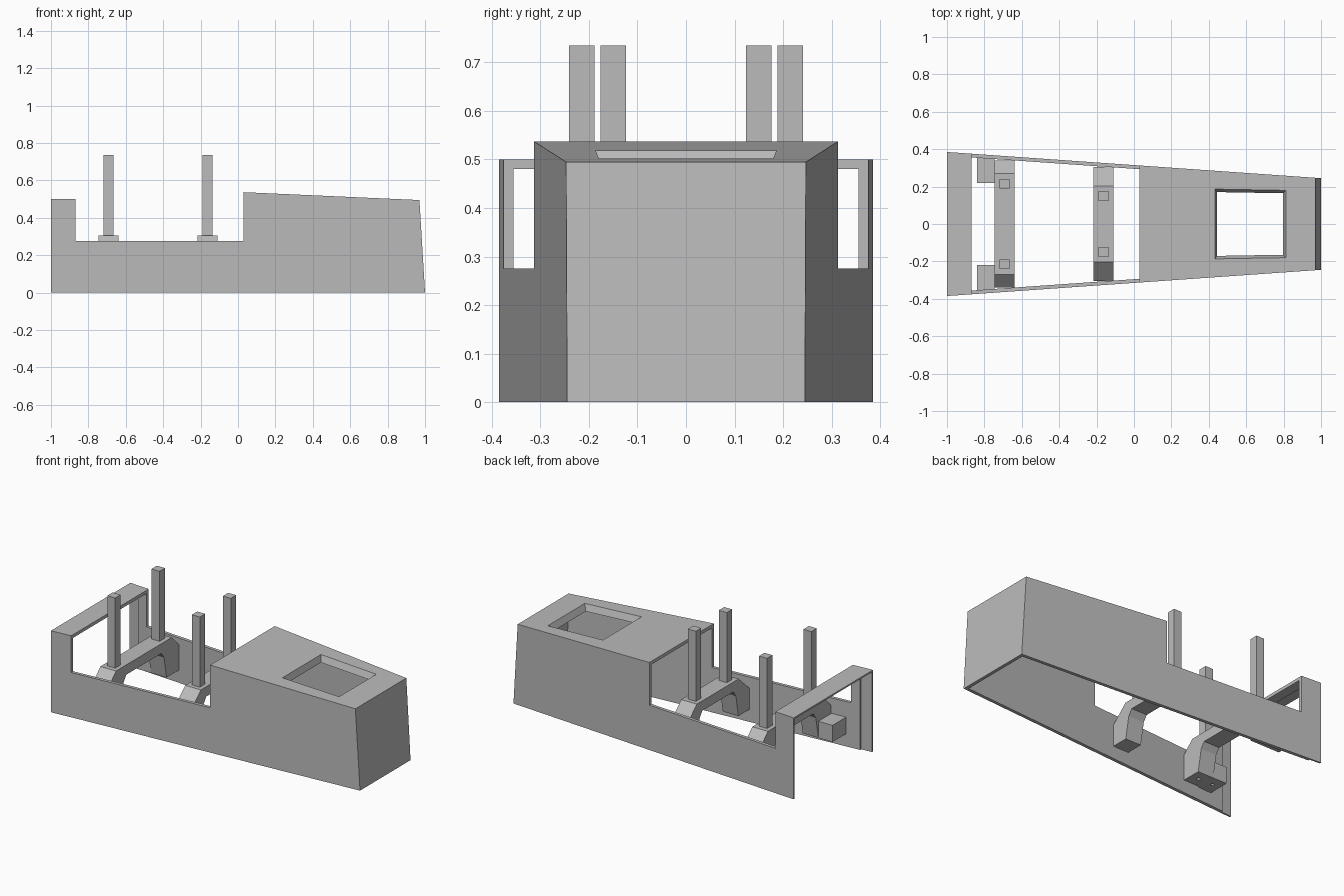
import bpy, bmesh

cube = bpy.data.objects.get("Cube")
if cube:
    bpy.data.objects.remove(cube, do_unlink=True)

grey = bpy.data.materials.new("plain_grey")
grey.use_nodes = True
colour = (0.5, 0.5, 0.5, 1)
grey.diffuse_color = colour
grey.node_tree.nodes["Principled BSDF"].inputs["Base Color"].default_value = colour


def loft(name, ring_a, ring_b):
    """Closed solid between two matching outlines."""
    bm = bmesh.new()
    a = [bm.verts.new(p) for p in ring_a]
    b = [bm.verts.new(p) for p in ring_b]
    bm.faces.new(a)
    bm.faces.new(b[::-1])
    for i in range(len(a)):
        j = (i + 1) % len(a)
        bm.faces.new((a[j], a[i], b[i], b[j]))
    bmesh.ops.recalc_face_normals(bm, faces=bm.faces)
    mesh = bpy.data.meshes.new(name)
    bm.to_mesh(mesh)
    bm.free()
    mesh.materials.append(grey)
    obj = bpy.data.objects.new(name, mesh)
    bpy.context.collection.objects.link(obj)
    return obj


def side_profile(name, points, half):
    """XZ outline spread to y = -half and +half."""
    return loft(name, [(x, -half(x, z), z) for x, z in points],
                [(x, half(x, z), z) for x, z in points])


def cross_profile(name, points, x0, x1):
    """YZ outline running from x0 to x1."""
    return loft(name, [(x0, y, z) for y, z in points],
                [(x1, y, z) for y, z in points])


def box(name, x0, x1, y0, y1, z0, z1):
    return cross_profile(name, [(y0, z0), (y1, z0), (y1, z1), (y0, z1)], x0, x1)


def cut(obj, cutter):
    mod = obj.modifiers.new("cut", "BOOLEAN")
    mod.operation = "DIFFERENCE"
    mod.solver = "EXACT"
    mod.object = cutter
    graph = bpy.context.evaluated_depsgraph_get()
    mesh = bpy.data.meshes.new_from_object(obj.evaluated_get(graph))
    obj.modifiers.clear()
    obj.data = mesh


def discard(obj):
    bpy.data.objects.remove(obj, do_unlink=True)


def wall(inset):
    return lambda x, z: 0.315 - 0.07 * x - inset


# Tapered shell, hollow, open below and at the wide end
shell = side_profile("shell", [
    (-1, 0), (1, 0), (0.97, 0.495), (0.03, 0.537),
    (0.03, 0.275), (-0.87, 0.275), (-0.87, 0.5), (-1, 0.5)], wall(0))
hollow = side_profile("hollow_cutter", [
    (-1.1, -0.1), (0.986, -0.1), (0.951, 0.476), (0, 0.518),
    (-0.3, 0.48), (-1.1, 0.48)], wall(0.02))
lip = side_profile("lip_cutter", [
    (-1.1, -0.1), (-0.93, -0.1), (-0.93, 0.49), (-1.1, 0.49)], wall(0.01))
for cutter in (hollow, lip):
    cut(shell, cutter)
    discard(cutter)

# Hatch with tapered sides and a rim hanging under the roof
rim = side_profile("hatch_rim", [
    (0.42, 0.48), (0.83, 0.462), (0.83, 0.495), (0.42, 0.513)],
    lambda x, z: 0.2)
opening = side_profile("hatch_cutter", [
    (0.45, 0.46), (0.787, 0.445), (0.839, 0.56), (0.421, 0.56)],
    lambda x, z: 0.183 + 0.4 * (z - 0.51))
for part in (shell, rim):
    cut(part, opening)
discard(opening)


# Cross brackets: a beam with sloped shoulders and two legs
def bracket(name, x, flat, outer, inner, shoulder):
    right = [(flat, 0.305), (outer, shoulder), (outer, 0.078), (inner, 0.078),
             (inner - 0.025, 0.21), (inner - 0.05, 0.245)]
    left = [(-y, z) for y, z in reversed(right)]
    return cross_profile(name, right + left, x - 0.053, x + 0.053)


rear_x, front_x = -0.692, -0.163
rear = bracket("rear_bracket", rear_x, 0.27, 0.34, 0.22, 0.235)
bracket("front_bracket", front_x, 0.203, 0.305, 0.2, 0.21)

for side, label in ((1, "left"), (-1, "right")):
    # Mounting feet beside the rear legs, with screw holes underneath
    y0, y1 = sorted((side * 0.22, side * 0.352))
    foot = box("rear_foot_" + label, -0.84, rear_x - 0.053, y0, y1, 0.078, 0.18)
    for part, x in ((foot, -0.79), (rear, rear_x)):
        bpy.ops.mesh.primitive_cylinder_add(
            vertices=16, radius=0.01, depth=0.08, location=(x, side * 0.28, 0.078))
        drill = bpy.context.object
        cut(part, drill)
        discard(drill)
    # Upright posts
    for name, x, y in (("rear_post_", rear_x, 0.215), ("front_post_", front_x, 0.15)):
        yc = side * y
        box(name + label, x - 0.027, x + 0.027, yc - 0.026, yc + 0.026, 0.3, 0.735)
